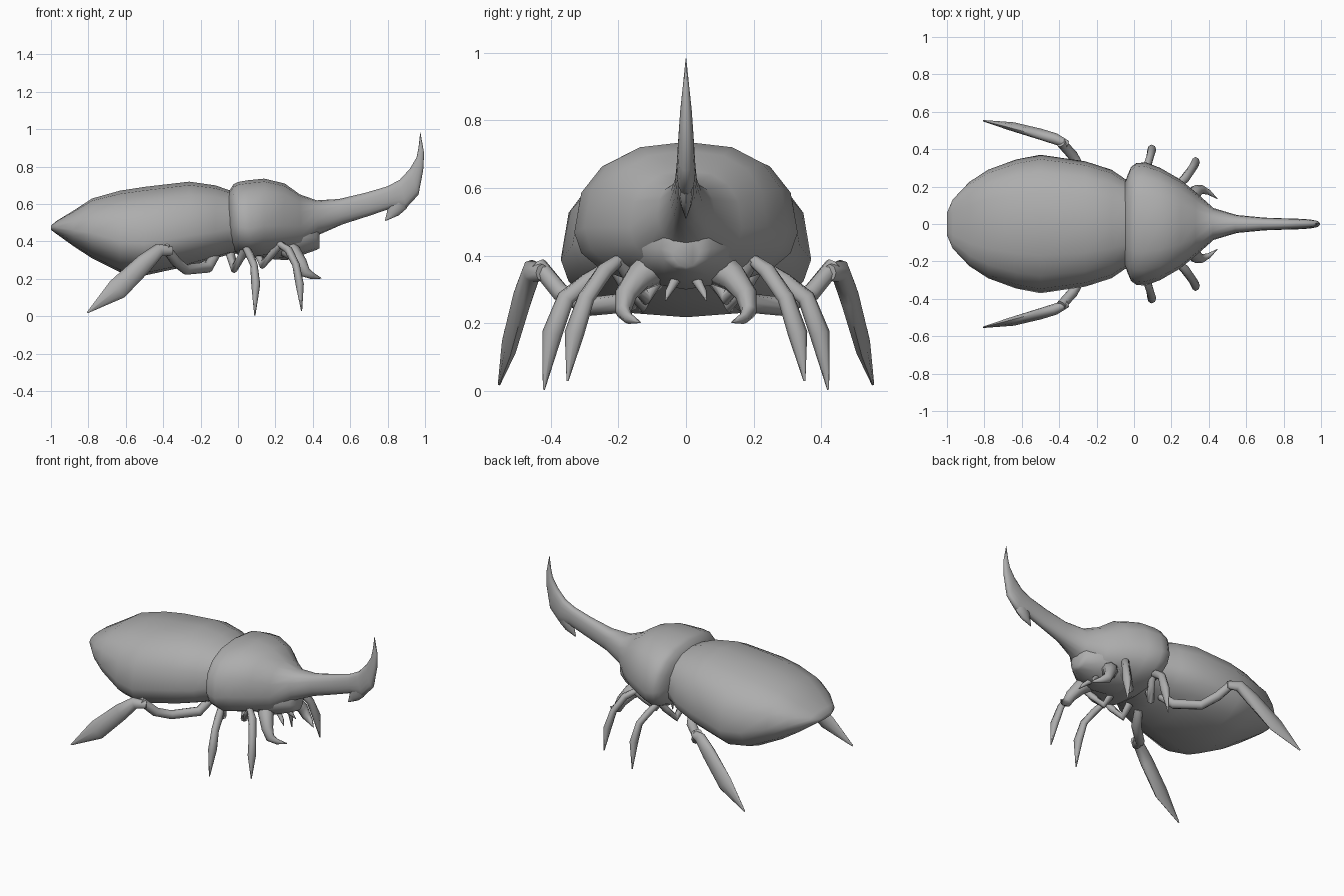
import bpy, bmesh, math
from mathutils import Vector

shell = bpy.data.materials.new("shell_grey")
shell.diffuse_color = (0.42, 0.42, 0.42, 1)


def skin(name, rings, angle=65):
    """Join rings of points into one closed, smooth-shaded surface."""
    bm = bmesh.new()
    loops = [[bm.verts.new(p) for p in ring] for ring in rings]
    n = len(loops[0])
    for a, b in zip(loops, loops[1:]):
        for i in range(n):
            j = (i + 1) % n
            bm.faces.new((a[i], a[j], b[j], b[i]))
    bm.faces.new(loops[0])
    bm.faces.new(loops[-1])
    bmesh.ops.remove_doubles(bm, verts=bm.verts, dist=0.0005)
    bmesh.ops.recalc_face_normals(bm, faces=bm.faces)
    mesh = bpy.data.meshes.new(name)
    bm.to_mesh(mesh)
    bm.free()
    mesh.materials.append(shell)
    ob = bpy.data.objects.new(name, mesh)
    bpy.context.collection.objects.link(ob)
    bpy.ops.object.select_all(action='DESELECT')
    ob.select_set(True)
    bpy.context.view_layer.objects.active = ob
    bpy.ops.object.shade_smooth_by_angle(angle=math.radians(angle))
    return ob


def body(name, stations, sides=16, power=0.82):
    """Stations: top x, top z, bottom x, bottom z, half width, height of widest point (0-1)."""
    rings = []
    for xt, zt, xb, zb, w, f in stations:
        ring = []
        for i in range(sides):
            a = 2 * math.pi * i / sides
            s, c = math.sin(a), math.cos(a)
            y = math.copysign(abs(s) ** power, s) * w
            v = f + (1 - f) * c ** power if c > 0 else f + f * c
            ring.append((xb + (xt - xb) * v, y, zb + (zt - zb) * v))
        rings.append(ring)
    return skin(name, rings)


def limb(name, path, ref, sides=8):
    """Path: x, y, z, radius along ref, radius across it; built on both sides."""
    for side, mirror in (("left", 1), ("right", -1)):
        pts = [Vector(p[:3]) for p in path]
        rings = []
        for i, p in enumerate(pts):
            t = (pts[min(i + 1, len(pts) - 1)] - pts[max(i - 1, 0)]).normalized()
            u = Vector(ref)
            u = (u - t * u.dot(t)).normalized()
            v = t.cross(u)
            ring = []
            for k in range(sides):
                a = 2 * math.pi * k / sides
                q = p + u * math.cos(a) * path[i][3] + v * math.sin(a) * path[i][4]
                ring.append((q.x, q.y * mirror, q.z))
            rings.append(ring)
        skin(side + "_" + name, rings)


# abdomen with wing cases
body("abdomen", [(x, zt, x, zb, w, f) for x, zt, zb, w, f in (
    (-1.0, .485, .462, .06, .5),
    (-.97, .51, .44, .13, .5),
    (-.88, .565, .375, .225, .45),
    (-.78, .63, .31, .29, .42),
    (-.63, .672, .235, .345, .38),
    (-.50, .692, .218, .37, .36),
    (-.26, .72, .27, .335, .36),
    (-.12, .70, .31, .29, .36),
    (-.05, .675, .33, .242, .4),
    (.03, .66, .34, .22, .4))])

# thorax flowing into the long upturned horn
body("thorax_and_horn", [
    (-.06, .655, -.04, .38, .222, .4),
    (-.04, .68, -.03, .36, .262, .4),
    (-.025, .705, -.01, .335, .305, .4),
    (.0, .718, .02, .318, .325, .4),
    (.05, .727, .07, .31, .33, .38),
    (.14, .736, .14, .315, .30, .4),
    (.25, .71, .24, .335, .24, .4),
    (.33, .652, .34, .36, .165, .42),
    (.42, .62, .43, .435, .085, .45),
    (.54, .627, .56, .492, .048, .5),
    (.68, .66, .71, .54, .034, .5),
    (.80, .695, .82, .578, .03, .5),
    (.865, .73, .90, .58, .028, .5),
    (.92, .79, .965, .65, .024, .5),
    (.955, .85, .99, .78, .018, .5),
    (.965, .90, .995, .87, .011, .5),
    (.974, .982, .976, .982, .001, .5)])

# hooked tooth under the horn
body("horn_tooth", [
    (.82, .65, .93, .64, .025, .5),
    (.80, .595, .90, .575, .023, .5),
    (.797, .56, .86, .54, .016, .5),
    (.785, .512, .79, .51, .002, .5)], sides=8)

# head blending into the underside of the thorax
body("head", [(x, zt, x, zb, w, .4) for x, zt, zb, w in (
    (.12, .50, .31, .14),
    (.26, .56, .30, .165),
    (.35, .56, .33, .13),
    (.42, .52, .355, .075),
    (.437, .48, .365, .04))], sides=12, power=1)

# curled jaws
limb("jaw", [
    (.25, .07, .38, .06, .06),
    (.30, .14, .335, .043, .043),
    (.335, .178, .285, .033, .035),
    (.36, .185, .235, .024, .029),
    (.40, .17, .215, .014, .018),
    (.445, .135, .203, .002, .002)], (0, 1, 0))

# small feelers between the jaws
limb("feeler", [
    (.31, .03, .33, .016, .016),
    (.35, .05, .295, .011, .011),
    (.37, .06, .268, .002, .002)], (0, 1, 0))

# hind legs
limb("hind_thigh", [
    (-.12, .10, .33, .025, .025),
    (-.16, .17, .262, .030, .030),
    (-.28, .28, .25, .028, .028),
    (-.33, .37, .29, .028, .028),
    (-.39, .435, .37, .026, .026)], (0, 0, 1))
limb("hind_shin", [
    (-.355, .425, .35, .02, .025),
    (-.42, .455, .355, .03, .036),
    (-.50, .48, .285, .03, .05),
    (-.645, .52, .145, .024, .058),
    (-.805, .552, .02, .004, .004)], (0, 1, 0))

# middle legs
limb("middle_thigh", [
    (-.04, .09, .33, .024, .024),
    (-.02, .13, .255, .024, .024),
    (.02, .18, .32, .022, .022),
    (.04, .22, .38, .019, .019)], (1, 0, 0))
limb("middle_shin", [
    (.035, .21, .38, .018, .018),
    (.065, .29, .325, .026, .022),
    (.085, .355, .275, .026, .02),
    (.095, .395, .17, .03, .024),
    (.09, .42, .004, .003, .003)], (0, 1, 0))

# front legs
limb("front_thigh", [
    (.11, .08, .33, .022, .022),
    (.13, .12, .275, .022, .022),
    (.18, .16, .33, .021, .021),
    (.23, .20, .388, .019, .019)], (1, 0, 0))
limb("front_shin", [
    (.22, .195, .388, .018, .018),
    (.27, .24, .355, .026, .022),
    (.31, .295, .275, .025, .02),
    (.33, .33, .17, .029, .022),
    (.34, .35, .03, .003, .003)], (0, 1, 0))
